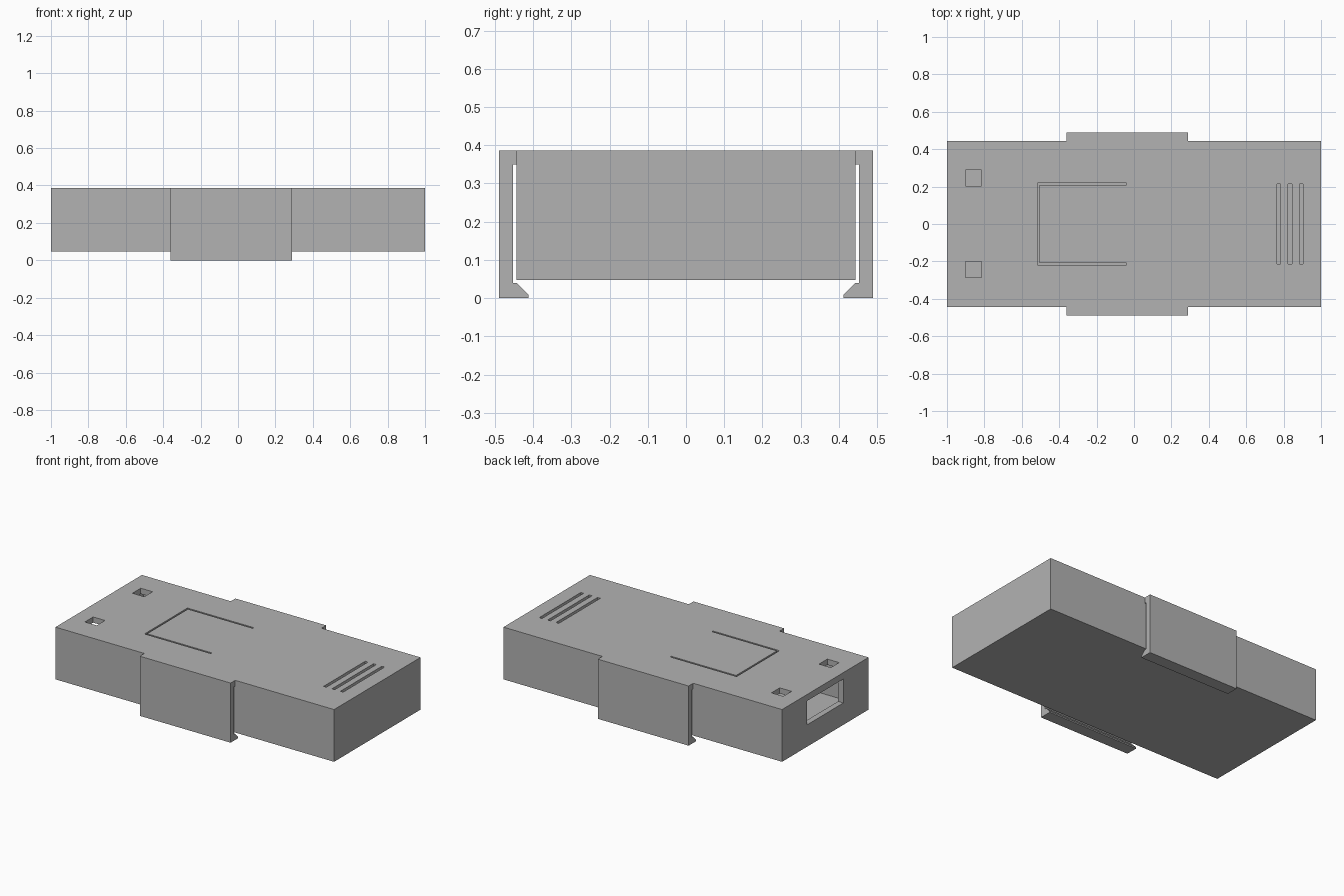
import bpy
import bmesh

if "Cube" in bpy.data.objects:
    bpy.data.objects.remove(bpy.data.objects["Cube"], do_unlink=True)

# Single plastic colour
plastic = bpy.data.materials.new("grey_plastic")
plastic.use_nodes = True
grey = (0.45, 0.45, 0.45, 1)
plastic.diffuse_color = grey
plastic.node_tree.nodes["Principled BSDF"].inputs["Base Color"].default_value = grey

HALF_LEN, HALF_WID = 1.0, 0.443
BOTTOM, RIM, TOP = 0.048, 0.35, 0.387
WALL = 0.038


def finish(name, bm):
    bmesh.ops.recalc_face_normals(bm, faces=bm.faces)
    mesh = bpy.data.meshes.new(name)
    bm.to_mesh(mesh)
    bm.free()
    mesh.materials.append(plastic)
    obj = bpy.data.objects.new(name, mesh)
    bpy.context.collection.objects.link(obj)
    return obj


def box(name, x, y, z):
    """Box from (min, max) ranges on each axis."""
    bm = bmesh.new()
    bmesh.ops.create_cube(bm, size=1)
    for v in bm.verts:
        v.co = [r[0] + (c + 0.5) * (r[1] - r[0]) for c, r in zip(v.co, (x, y, z))]
    return finish(name, bm)


def cut(target, cutter):
    """Subtract the cutter, then discard it."""
    cutter.hide_render = True
    mod = target.modifiers.new("cut", "BOOLEAN")
    mod.operation = "DIFFERENCE"
    mod.solver = "EXACT"
    mod.object = cutter
    bpy.context.view_layer.objects.active = target
    bpy.ops.object.modifier_apply(modifier=mod.name)
    bpy.data.objects.remove(cutter, do_unlink=True)


def clip(name, side):
    """Snap-fit arm with a chamfered hook, swept along x."""
    profile = [(HALF_WID, TOP), (0.49, TOP), (0.49, 0), (0.412, 0), (0.412, 0.008),
               (0.443, 0.04), (0.453, 0.04), (0.453, RIM), (HALF_WID, RIM)]
    bm = bmesh.new()
    face = bm.faces.new([bm.verts.new((-0.362, side * y, z)) for y, z in profile])
    new = bmesh.ops.extrude_face_region(bm, geom=[face])["geom"]
    bmesh.ops.translate(bm, vec=(0.652, 0, 0),
                        verts=[g for g in new if isinstance(g, bmesh.types.BMVert)])
    return finish(name, bm)


# Open tray with a connector window in one end
tray = box("tray", (-HALF_LEN, HALF_LEN), (-HALF_WID, HALF_WID), (BOTTOM, RIM))
inner_x, inner_y = HALF_LEN - WALL, HALF_WID - WALL
cut(tray, box("cavity", (-inner_x, inner_x), (-inner_y, inner_y), (BOTTOM + WALL, 0.5)))
cut(tray, box("window", (-1.1, -0.9), (-0.185, 0.185), (0.19, 0.345)))

# Lid plate
lid = box("lid", (-HALF_LEN, HALF_LEN), (-HALF_WID, HALF_WID), (RIM, TOP))
through = (0.3, 0.45)

# Square light openings
for y in (-0.285, 0.203):
    cut(lid, box("square", (-0.9, -0.815), (y, y + 0.085), through))

# Vent slots
for i in range(3):
    x = 0.764 + i * 0.06
    cut(lid, box("vent", (x, x + 0.02), (-0.213, 0.213), through))

# U-shaped gap around the flexible push tab
gap = box("gap", (-0.517, -0.04), (-0.22, 0.22), through)
cut(gap, box("tab", (-0.506, 0.1), (-0.209, 0.209), (0.2, 0.5)))
cut(lid, gap)

# Side clips
clip("left_clip", 1)
clip("right_clip", -1)
